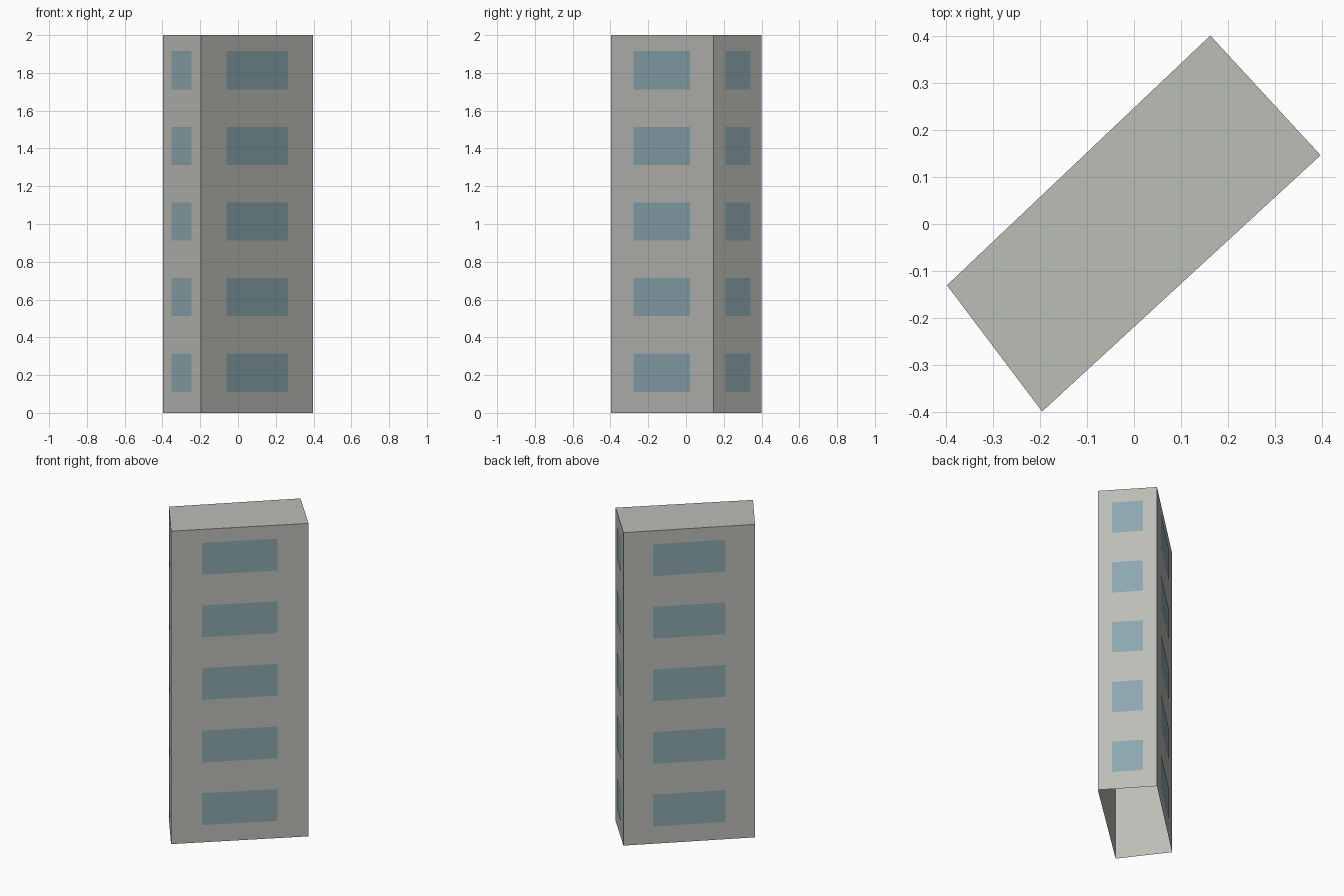
import bpy
import bmesh
from mathutils import Vector

cube = bpy.data.objects.get("Cube")
if cube:
    bpy.data.objects.remove(cube, do_unlink=True)

HEIGHT = 2.0
FLOORS = 5
WINDOW_HEIGHT = 0.203
OFFSET = 0.003
FOOTPRINT = [Vector(p) for p in ((-0.397, -0.13, 0), (-0.195, -0.398, 0),
                                 (0.396, 0.146, 0), (0.162, 0.4, 0))]
UP = Vector((0, 0, 1))


def material(name, color):
    mat = bpy.data.materials.new(name)
    mat.use_nodes = True
    mat.diffuse_color = (*color, 1)
    mat.node_tree.nodes["Principled BSDF"].inputs["Base Color"].default_value = (*color, 1)
    return mat


def add_object(name, bm, mat):
    mesh = bpy.data.meshes.new(name)
    bm.to_mesh(mesh)
    bm.free()
    mesh.materials.append(mat)
    obj = bpy.data.objects.new(name, mesh)
    bpy.context.collection.objects.link(obj)
    return obj


def quad(bm, start, end, low, high):
    corners = (start + UP * low, end + UP * low, end + UP * high, start + UP * high)
    bm.faces.new([bm.verts.new(c) for c in corners])


concrete = material("concrete grey", (0.50, 0.51, 0.47))
glass = material("window blue", (0.26, 0.39, 0.43))

walls = list(zip(FOOTPRINT, FOOTPRINT[1:] + FOOTPRINT[:1]))

# Tower shell: four walls and a flat roof, open underneath
bm = bmesh.new()
for a, b in walls:
    quad(bm, a, b, 0, HEIGHT)
bm.faces.new([bm.verts.new(p + UP * HEIGHT) for p in FOOTPRINT])
bmesh.ops.remove_doubles(bm, verts=bm.verts, dist=0.0001)
add_object("tower_shell", bm, concrete)

# Windows: one thin pane per floor on every wall
bm = bmesh.new()
for a, b in walls:
    side = b - a
    out = side.cross(UP).normalized() * OFFSET
    share = 0.55 if side.length > 0.5 else 0.525
    middle = (a + b) / 2 + out
    for floor in range(FLOORS):
        centre = (floor + 0.533) * HEIGHT / FLOORS
        quad(bm, middle - side * share / 2, middle + side * share / 2,
             centre - WINDOW_HEIGHT / 2, centre + WINDOW_HEIGHT / 2)
add_object("windows", bm, glass)
